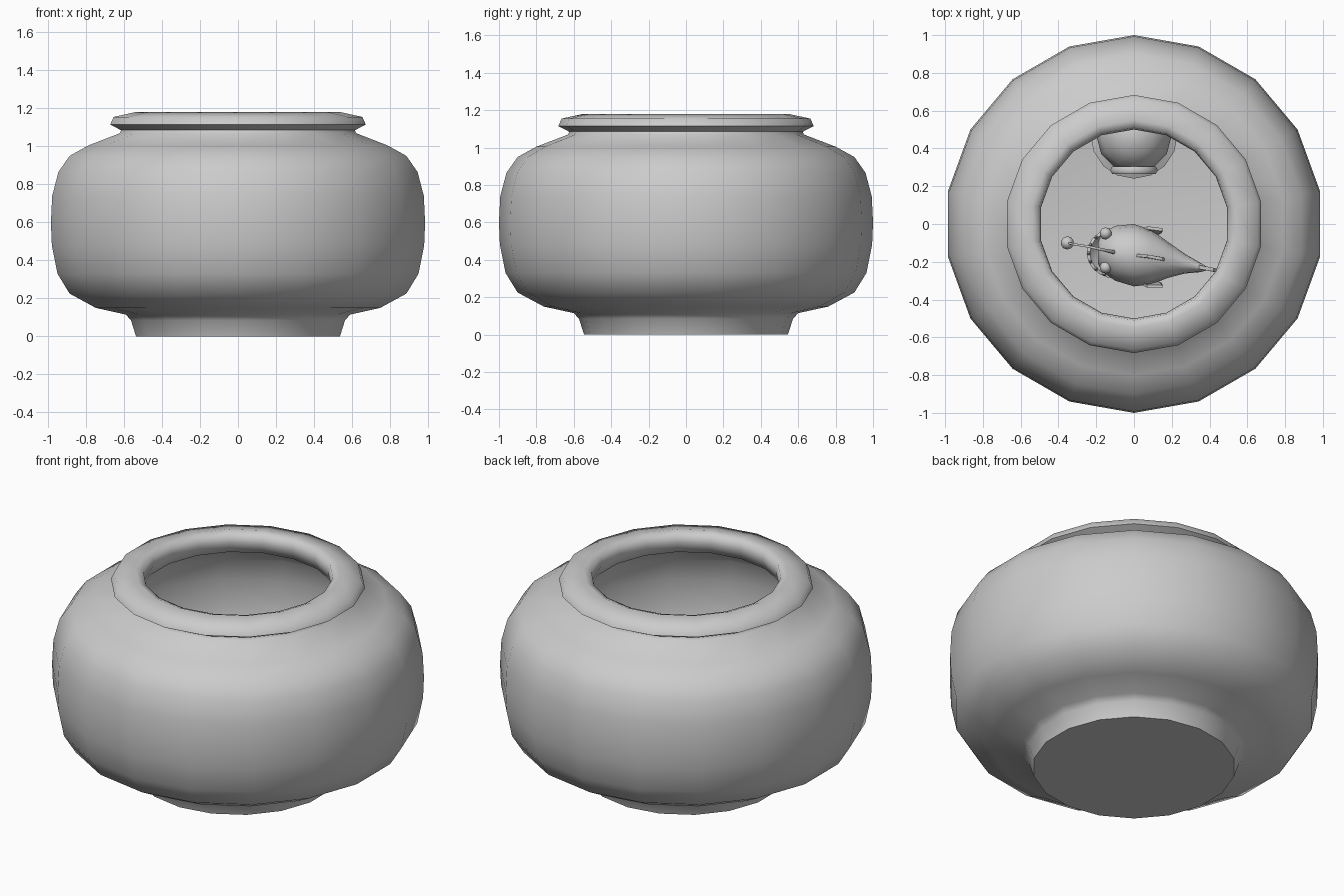
import bpy, bmesh, math
from mathutils import Vector

if "Cube" in bpy.data.objects:
    bpy.data.objects.remove(bpy.data.objects["Cube"])


def make(name, bm, smooth=60):
    bmesh.ops.remove_doubles(bm, verts=bm.verts, dist=0.0005)
    bmesh.ops.recalc_face_normals(bm, faces=bm.faces)
    me = bpy.data.meshes.new(name)
    bm.to_mesh(me)
    bm.free()
    ob = bpy.data.objects.new(name, me)
    bpy.context.collection.objects.link(ob)
    bpy.ops.object.select_all(action='DESELECT')
    ob.select_set(True)
    bpy.context.view_layer.objects.active = ob
    bpy.ops.object.shade_smooth_by_angle(angle=math.radians(smooth))
    return ob


def skin(bm, rings, caps=True, closed=True):
    """Join successive rings of points with quads."""
    vs = [[bm.verts.new(p) for p in r] for r in rings]
    n = len(rings[0])
    for a, b in zip(vs, vs[1:]):
        for i in range(n if closed else n - 1):
            j = (i + 1) % n
            bm.faces.new((a[i], a[j], b[j], b[i]))
    if caps:
        bm.faces.new(vs[0])
        bm.faces.new(vs[-1])


def lathe(name, profile, sides, centre=(0, 0, 0), smooth=60):
    bm = bmesh.new()
    c = Vector(centre)
    skin(bm, [[c + Vector((r * math.cos(a), r * math.sin(a), z))
               for a in (math.pi / 2 + math.tau * i / sides for i in range(sides))]
              for r, z in profile])
    return make(name, bm, smooth)


def ball(name, p, r, seg=12, scale=(1, 1, 1)):
    bm = bmesh.new()
    bmesh.ops.create_uvsphere(bm, u_segments=seg, v_segments=max(6, seg // 2), radius=r)
    for v in bm.verts:
        v.co = Vector(p) + Vector([a * b for a, b in zip(v.co, scale)])
    return make(name, bm)


def tube(name, pts, radii, sides=6):
    bm = bmesh.new()
    pts = [Vector(p) for p in pts]
    rings = []
    for i, (p, r) in enumerate(zip(pts, radii)):
        d = pts[min(i + 1, len(pts) - 1)] - pts[max(i - 1, 0)]
        u = d.cross(Vector((0, 1, 0.01))).normalized()
        w = d.cross(u).normalized()
        rings.append([p + r * (u * math.cos(t) + w * math.sin(t))
                      for t in (math.tau * k / sides for k in range(sides))])
    skin(bm, rings)
    return make(name, bm)


def fin(name, outline, thickness, direction):
    """Thin plate from an outline, thickened along a direction."""
    bm = bmesh.new()
    d = Vector(direction).normalized() * thickness / 2
    skin(bm, [[Vector(p) - d for p in outline], [Vector(p) + d for p in outline]])
    return make(name, bm, 30)


# Bowl: foot, round body, flared lip and inner wall in one 18-sided profile
lathe("fish_bowl", [
    (0.545, 0), (0.572, 0.085), (0.60, 0.115), (0.76, 0.15), (0.90, 0.225), (0.965, 0.33),
    (0.995, 0.48), (1.0, 0.60), (0.993, 0.74), (0.96, 0.865), (0.90, 0.95), (0.80, 1.005),
    (0.63, 1.07), (0.625, 1.085), (0.683, 1.115), (0.665, 1.155), (0.55, 1.18), (0.51, 1.165),
    (0.50, 1.12), (0.52, 1.06), (0.76, 0.965), (0.86, 0.91), (0.92, 0.83), (0.95, 0.70),
    (0.955, 0.58), (0.94, 0.46), (0.90, 0.35), (0.83, 0.25), (0.70, 0.19), (0.50, 0.15),
    (0.05, 0.15)], 18)

# Diver's helmet ornament at the back
HY, HZ = 0.47, 0.36
lathe("helmet_collar", [(0.225, 0.15), (0.23, 0.18), (0.16, 0.215), (0.14, 0.19)], 16, (0, HY, 0))
ball("helmet_dome", (0, HY, HZ), 0.2, 12)
window = tube("helmet_window_ring", [(0.105 * math.cos(math.tau * i / 14), HY - 0.185,
              HZ + 0.105 * math.sin(math.tau * i / 14)) for i in range(15)], [0.022] * 15)

# Anglerfish body: (x, y, z, half width, half height), facing -x
stations = [(-0.19, -0.15, 0.56, 0.06, 0.07), (-0.17, -0.15, 0.56, 0.10, 0.12),
            (-0.10, -0.155, 0.56, 0.145, 0.165), (0.0, -0.165, 0.56, 0.165, 0.185),
            (0.09, -0.175, 0.56, 0.145, 0.16), (0.18, -0.19, 0.565, 0.095, 0.115),
            (0.27, -0.21, 0.57, 0.052, 0.07), (0.35, -0.23, 0.57, 0.025, 0.045),
            (0.38, -0.235, 0.57, 0.012, 0.04)]
bm = bmesh.new()
skin(bm, [[(x, y + w * math.cos(t), z + h * math.sin(t))
           for t in (math.tau * k / 14 for k in range(14))] for x, y, z, w, h in stations])
make("angler_body", bm)

# Lower jaw: a half bowl jutting forward
bm = bmesh.new()
skin(bm, [[(-0.09 - 0.16 * s * math.cos(t), -0.155 + 0.135 * s * math.sin(t), z)
           for t in (-math.pi / 2 + math.pi * k / 10 for k in range(11))]
          for s, z in ((0.45, 0.41), (0.8, 0.44), (1.0, 0.50), (0.9, 0.505), (0.7, 0.46), (0.4, 0.44))],
     caps=False, closed=False)
make("angler_jaw", bm)

# Teeth along the jaw
for i in range(7):
    t = -1.1 + 2.2 * i / 6
    x, y = -0.09 - 0.15 * math.cos(t), -0.155 + 0.125 * math.sin(t)
    tube(f"tooth_{i}", [(x, y, 0.50), (x + 0.008, y, 0.56)], [0.011, 0.001], 5)

# Eyes and side fins, mirrored about the body axis
for s, side in ((1, "left"), (-1, "right")):
    ball(f"eye_{side}", (-0.15, -0.14 + 0.09 * s, 0.66), 0.032, 10)
    fin(f"side_fin_{side}", [(0.02, -0.175 + 0.13 * s, 0.55), (0.07, -0.175 + 0.155 * s, 0.60),
        (0.15, -0.18 + 0.15 * s, 0.60), (0.13, -0.18 + 0.13 * s, 0.56),
        (0.15, -0.18 + 0.14 * s, 0.51), (0.08, -0.175 + 0.14 * s, 0.50)], 0.016, (0.25, s, 0))

# Back fin, belly fin and tail
fin("back_fin", [(0.01, -0.165, 0.73), (0.07, -0.17, 0.81), (0.15, -0.185, 0.80),
    (0.13, -0.18, 0.74), (0.17, -0.19, 0.67), (0.08, -0.175, 0.69)], 0.016, (0.15, 1, 0))
fin("belly_fin", [(0.08, -0.175, 0.42), (0.17, -0.19, 0.46), (0.20, -0.195, 0.38),
    (0.13, -0.18, 0.36)], 0.016, (0.15, 1, 0))
fin("tail_fin", [(0.33, -0.225, 0.60), (0.42, -0.242, 0.70), (0.435, -0.246, 0.65),
    (0.41, -0.24, 0.57), (0.435, -0.246, 0.49), (0.42, -0.242, 0.44), (0.33, -0.225, 0.54)],
    0.02, (0.2, 1, 0))

# Lure on its stalk
tube("lure_stalk", [(-0.10, -0.15, 0.70), (-0.15, -0.14, 0.79), (-0.24, -0.12, 0.83),
     (-0.32, -0.107, 0.80), (-0.35, -0.10, 0.76)], [0.012, 0.009, 0.007, 0.006, 0.006])
ball("lure_bulb", (-0.353, -0.10, 0.74), 0.035, 10)
